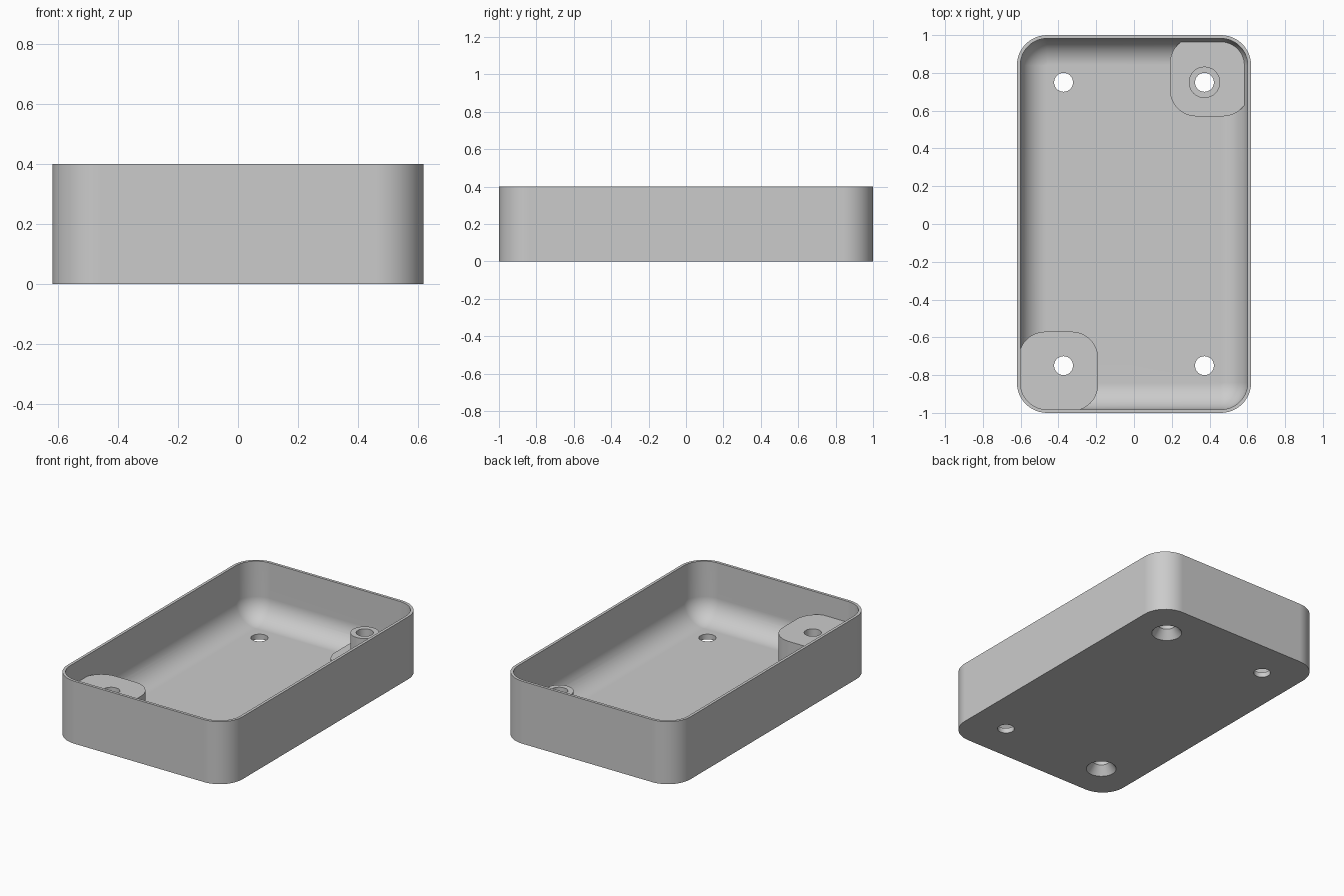
import bpy, bmesh, math
from mathutils import Matrix

if "Cube" in bpy.data.objects:
    bpy.data.objects.remove(bpy.data.objects["Cube"], do_unlink=True)

HX, HY, HEIGHT, CORNER = 0.62, 1.0, 0.4, 0.16
WALL, FLOOR, FILLET = 0.018, 0.033, 0.14
POST_TOP, PAD_TOP = 0.266, 0.105
HOLE_X, HOLE_Y, HOLE_R = 0.373, 0.75, 0.05

grey = bpy.data.materials.new("light grey plastic")
grey.use_nodes = True
colour = (0.6, 0.6, 0.6, 1)
grey.diffuse_color = colour
grey.node_tree.nodes["Principled BSDF"].inputs["Base Color"].default_value = colour


def make_object(name, bm):
    bmesh.ops.recalc_face_normals(bm, faces=bm.faces)
    mesh = bpy.data.meshes.new(name)
    bm.to_mesh(mesh)
    bm.free()
    mesh.materials.append(grey)
    ob = bpy.data.objects.new(name, mesh)
    bpy.context.collection.objects.link(ob)
    return ob


def rounded_ring(bm, hx, hy, r, z, cx=0, cy=0, seg=12):
    ring = []
    for k, (sx, sy) in enumerate([(1, 1), (-1, 1), (-1, -1), (1, -1)]):
        for i in range(seg + 1):
            a = math.pi / 2 * (k + i / seg)
            ring.append(bm.verts.new((cx + sx * (hx - r) + r * math.cos(a),
                                      cy + sy * (hy - r) + r * math.sin(a), z)))
    return ring


def loft(name, levels):
    """Solid skinned over rounded rectangles, each (hx, hy, r, z, cx, cy)."""
    bm = bmesh.new()
    rings = [rounded_ring(bm, *lv) for lv in levels]
    for low, high in zip(rings, rings[1:]):
        for i in range(len(low)):
            j = (i + 1) % len(low)
            bm.faces.new((low[i], low[j], high[j], high[i]))
    bm.faces.new(rings[0][::-1])
    bm.faces.new(rings[-1])
    return make_object(name, bm)


def cone(name, x, y, z0, z1, r0, r1):
    bm = bmesh.new()
    bmesh.ops.create_cone(bm, cap_ends=True, segments=48, radius1=r0, radius2=r1,
                          depth=z1 - z0,
                          matrix=Matrix.Translation((x, y, (z0 + z1) / 2)))
    return make_object(name, bm)


def combine(target, tool, operation):
    mod = target.modifiers.new(operation, 'BOOLEAN')
    mod.operation, mod.solver, mod.object = operation, 'EXACT', tool
    bpy.context.view_layer.objects.active = target
    bpy.ops.object.modifier_apply(modifier=mod.name)
    bpy.data.objects.remove(tool, do_unlink=True)


# Outer shell with a sharp bottom edge
tray = loft("enclosure_tray", [(HX, HY, CORNER, 0), (HX, HY, CORNER, HEIGHT)])

# Cavity with a round fillet between floor and walls
levels = []
for i in range(13):
    a = math.pi / 2 * i / 12
    inset = WALL + FILLET * (1 - math.sin(a))
    levels.append((HX - inset, HY - inset, CORNER - inset,
                   FLOOR + FILLET * (1 - math.cos(a))))
levels.append((HX - WALL, HY - WALL, CORNER - WALL, HEIGHT + 0.1))
combine(tray, loft("cavity_cutter", levels), 'DIFFERENCE')

# Corner pads: a low one under the tube, a tall one opposite
for side, top in ((1, PAD_TOP), (-1, POST_TOP)):
    pad = [(0.21, 0.21, 0.14, z, side * 0.4, side * 0.78) for z in (0.015, top)]
    combine(tray, loft("corner_pad", pad), 'UNION')

# Screw tube on the low pad
combine(tray, cone("screw_tube", HOLE_X, HOLE_Y, 0.06, POST_TOP, 0.083, 0.083), 'UNION')

# Four through holes, countersunk below the two posts
for sx in (1, -1):
    for sy in (1, -1):
        x, y = sx * HOLE_X, sy * HOLE_Y
        combine(tray, cone("hole_cutter", x, y, -0.1, 0.5, HOLE_R, HOLE_R), 'DIFFERENCE')
        if sx == sy:
            combine(tray, cone("countersink_cutter", x, y, -0.055, 0.055, 0.13, HOLE_R),
                    'DIFFERENCE')

# Smooth shading with sharp edges, flat faces kept flat
bpy.ops.object.select_all(action='DESELECT')
tray.select_set(True)
bpy.context.view_layer.objects.active = tray
bpy.ops.object.shade_smooth_by_angle(angle=math.radians(30))
weighted = tray.modifiers.new("weighted_normals", 'WEIGHTED_NORMAL')
weighted.keep_sharp = True
